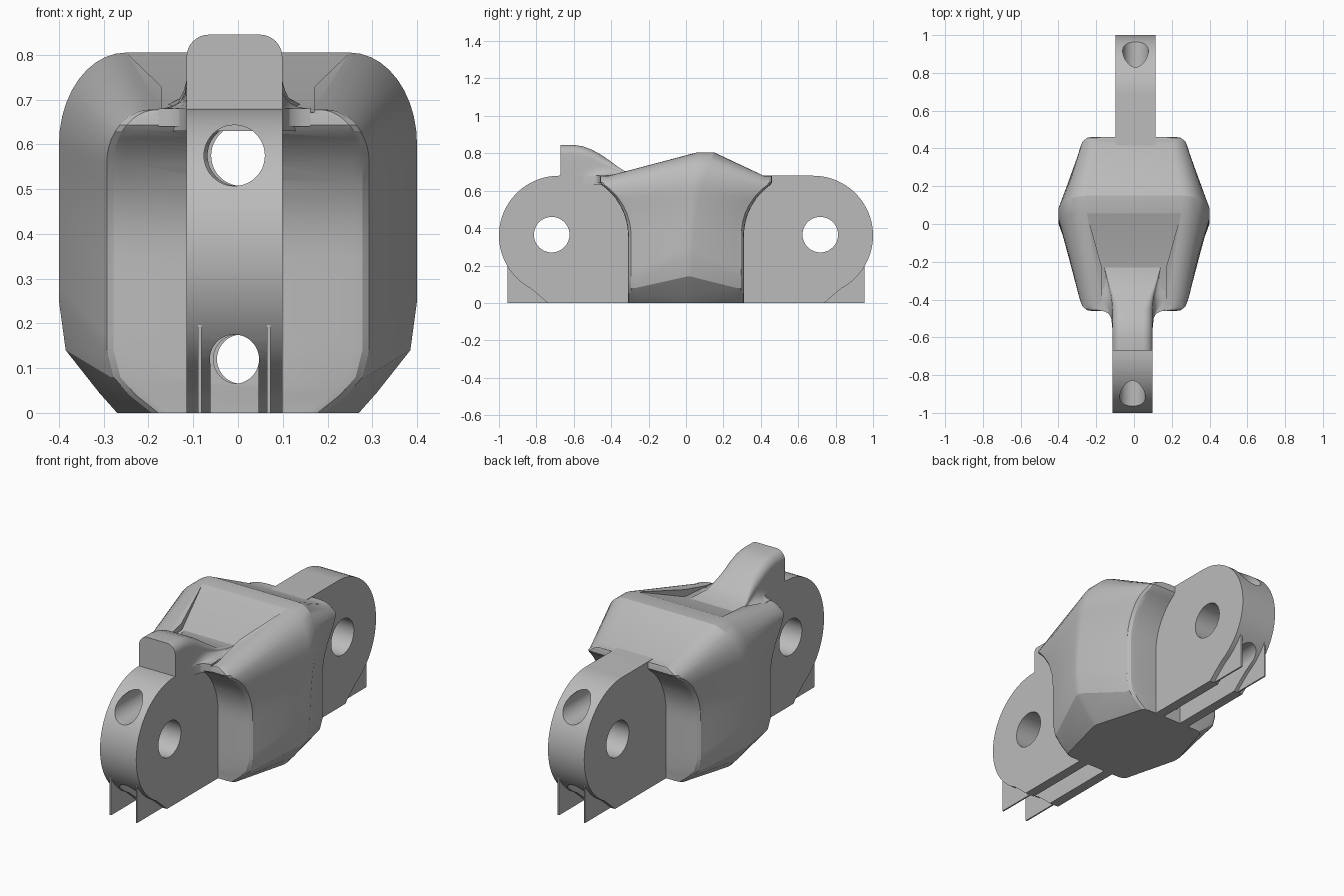
import bpy, bmesh, math
from mathutils import Vector

cube = bpy.data.objects.get("Cube")
if cube:
    bpy.data.objects.remove(cube)

GREY = (0.5, 0.5, 0.5, 1)
mat = bpy.data.materials.new("plain grey")
mat.use_nodes = True
mat.diffuse_color = GREY
mat.node_tree.nodes["Principled BSDF"].inputs["Base Color"].default_value = GREY


def finish(name, bm):
    bmesh.ops.recalc_face_normals(bm, faces=bm.faces)
    mesh = bpy.data.meshes.new(name)
    bm.to_mesh(mesh)
    bm.free()
    mesh.materials.append(mat)
    ob = bpy.data.objects.new(name, mesh)
    bpy.context.collection.objects.link(ob)
    return ob


def loft(name, halves):
    """Join mirrored half outlines; the end caps are left-right strips."""
    bm = bmesh.new()
    rings = []
    for half in halves:
        ring = half + [Vector((-p.x, p.y, p.z)) for p in reversed(half)]
        rings.append([bm.verts.new(p) for p in ring])
    n = len(rings[0])
    for a, b in zip(rings, rings[1:]):
        for i in range(n):
            j = (i + 1) % n
            bm.faces.new((a[i], a[j], b[j], b[i]))
    for ring in (rings[0], rings[-1]):
        for i in range(n // 2 - 1):
            bm.faces.new((ring[i], ring[i + 1], ring[n - 2 - i], ring[n - 1 - i]))
    return finish(name, bm)


def plate(name, profile, x0, x1):
    """Extrude a (y, z) outline from x0 to x1."""
    bm = bmesh.new()
    face = bm.faces.new([bm.verts.new((x0, y, z)) for y, z in profile])
    out = bmesh.ops.extrude_face_region(bm, geom=[face])
    verts = [v for v in out["geom"] if isinstance(v, bmesh.types.BMVert)]
    bmesh.ops.translate(bm, vec=(x1 - x0, 0, 0), verts=verts)
    return finish(name, bm)


def rod(radius, location, axis):
    rot = (0, math.pi / 2, 0) if axis == "x" else (math.pi / 2, 0, 0)
    bpy.ops.mesh.primitive_cylinder_add(vertices=48, radius=radius, depth=3,
                                        location=location, rotation=rot)
    bpy.context.object.data.materials.append(mat)
    return bpy.context.object


def cut(ob, cutter):
    mod = ob.modifiers.new("cut", "BOOLEAN")
    mod.operation, mod.solver, mod.object = "DIFFERENCE", "EXACT", cutter
    bpy.context.view_layer.objects.active = ob
    bpy.ops.object.modifier_apply(modifier=mod.name)
    bpy.data.objects.remove(cutter)


def smooth(ob, angle=30):
    bpy.ops.object.select_all(action="DESELECT")
    ob.select_set(True)
    bpy.context.view_layer.objects.active = ob
    bpy.ops.object.shade_smooth_by_angle(angle=math.radians(angle))


def outline(foot, side_top, rx, rz):
    """Half section: chamfered foot, straight side, rounded shoulder."""
    pts = list(foot)
    x, z0 = foot[-1]
    pts += [(x, z0 + (side_top - z0) * i / 10) for i in range(1, 11)]
    for i in range(1, 11):
        a = math.pi / 2 * i / 10
        pts.append((x - rx + rx * math.cos(a), side_top + rz * math.sin(a)))
    return pts


def hollow(z):
    """Distance of the curved end face from the centre at height z."""
    h = max(0, z - 0.36)
    return min(0.46, 0.64 - math.sqrt(max(0, 0.33 ** 2 - h * h)))


# Body: wide middle lofted to narrower, hollowed ends
middle = outline([(0.27, 0), (0.31, 0.045), (0.385, 0.14), (0.4, 0.25)], 0.6, 0.15, 0.205)
end = outline([(0.2, 0), (0.25, 0.04), (0.285, 0.08), (0.3, 0.14)], 0.56, 0.1, 0.118)


def end_rings(sign):
    return [[Vector((x - inset, sign * (hollow(z) - back), z)) for x, z in end]
            for inset, back in ((0.045, 0), (0.022, 0.004), (0.007, 0.016), (0, 0.04))]


def middle_ring(low, high):
    return [Vector((x, low + (high - low) * (z / 0.805) ** 3, z)) for x, z in middle]


body = loft("body", end_rings(-1) + [middle_ring(0, 0.06), middle_ring(0.03, 0.15)]
            + end_rings(1)[::-1])

# Sloped pocket in the front of the body top, wider towards the back
pocket = [[Vector((w, y, z)), Vector((w, y, 1))]
          for w, y, z in ((0.17, -0.6, 0.66), (0.17, -0.23, 0.69), (0.25, 0.06, 0.806))]
cut(body, loft("pocket_cutter", pocket))
for r, z in ((0.068, 0.575), (0.055, 0.12)):
    cut(body, rod(r, (0, 0, z), "y"))
smooth(body, 25)

# End lugs with pin hole, lengthwise holes, open slot and thin fins
lug = [(0.1, 0), (0.74, 0), (0.785, 0.04)]
for i in range(33):
    a = math.radians(-62 + 152 * i / 32)
    lug.append((0.68 + 0.32 * math.cos(a), 0.36 + 0.32 * math.sin(a)))
lug.append((0.1, 0.68))
slot = [(0.31, -0.1), (1.2, -0.1), (1.2, 0.125), (0.31, 0.125)]
fin = [(0.7, 0), (0.955, 0), (0.955, 0.2), (0.8, 0.2)]

for label, s in (("front", -1), ("back", 1)):
    cx = 0.008 * s

    def turned(profile):
        return [(s * y, z) for y, z in profile]

    ob = plate(label + "_lug", turned(lug), cx - 0.107, cx + 0.107)
    cut(ob, rod(0.095, (0, s * 0.718, 0.365), "x"))
    cut(ob, rod(0.068, (cx, 0, 0.575), "y"))
    cut(ob, rod(0.055, (cx, 0, 0.12), "y"))
    cut(ob, plate("slot_cutter", turned(slot), cx - 0.0535, cx + 0.0535))
    smooth(ob)
    for side, d in (("right", -0.077), ("left", 0.077)):
        plate(f"{label}_{side}_fin", turned(fin), cx + d - 0.004, cx + d + 0.004)

# Raised tab over the front lug, flaring out into the pocket
spine = [(-0.67, 0.845, 0.107, 0), (-0.6, 0.845, 0.107, 0), (-0.55, 0.837, 0.107, 0),
         (-0.5, 0.818, 0.107, 0.005), (-0.45, 0.79, 0.107, 0.03), (-0.41, 0.762, 0.11, 0.055),
         (-0.37, 0.732, 0.116, 0.055), (-0.33, 0.706, 0.125, 0.045), (-0.23, 0.69, 0.15, 0.02)]
sections = []
for y, top, w, flare in spine:
    r = min(0.05, (top - 0.68) * 0.45)
    f = min(0.07, (top - 0.68) * 0.5)
    half = [Vector((w + flare, y, 0.63))]
    for i in range(7):
        a = math.pi / 2 * i / 6
        half.append(Vector((w + flare * (1 - math.sin(a)), y, 0.68 + f * (1 - math.cos(a)))))
    for i in range(9):
        a = math.pi / 2 * i / 8
        half.append(Vector((w - r + r * math.cos(a), y, top - r + r * math.sin(a))))
    sections.append(half)
tab = loft("front_tab", sections)
tab.location.x = -0.008
smooth(tab, 40)

# Fillets between the front lug and the body shoulders
for side, s in (("right", -1), ("left", 1)):
    bm = bmesh.new()
    arc = [(0.17 - 0.07 * math.sin(a), -0.53 + 0.07 * math.cos(a))
           for a in (math.pi / 2 * i / 8 for i in range(9))]
    base = [(0.08, -0.4), (0.17, -0.4)] + arc
    low = [bm.verts.new((s * x - 0.008, y, 0.64)) for x, y in base]
    high = [bm.verts.new((s * x - 0.008, y, 0.68)) for x, y in base]
    bm.faces.new(low)
    bm.faces.new(high)
    for i in range(len(base)):
        j = (i + 1) % len(base)
        bm.faces.new((low[i], low[j], high[j], high[i]))
    smooth(finish(side + "_shoulder_fillet", bm))
